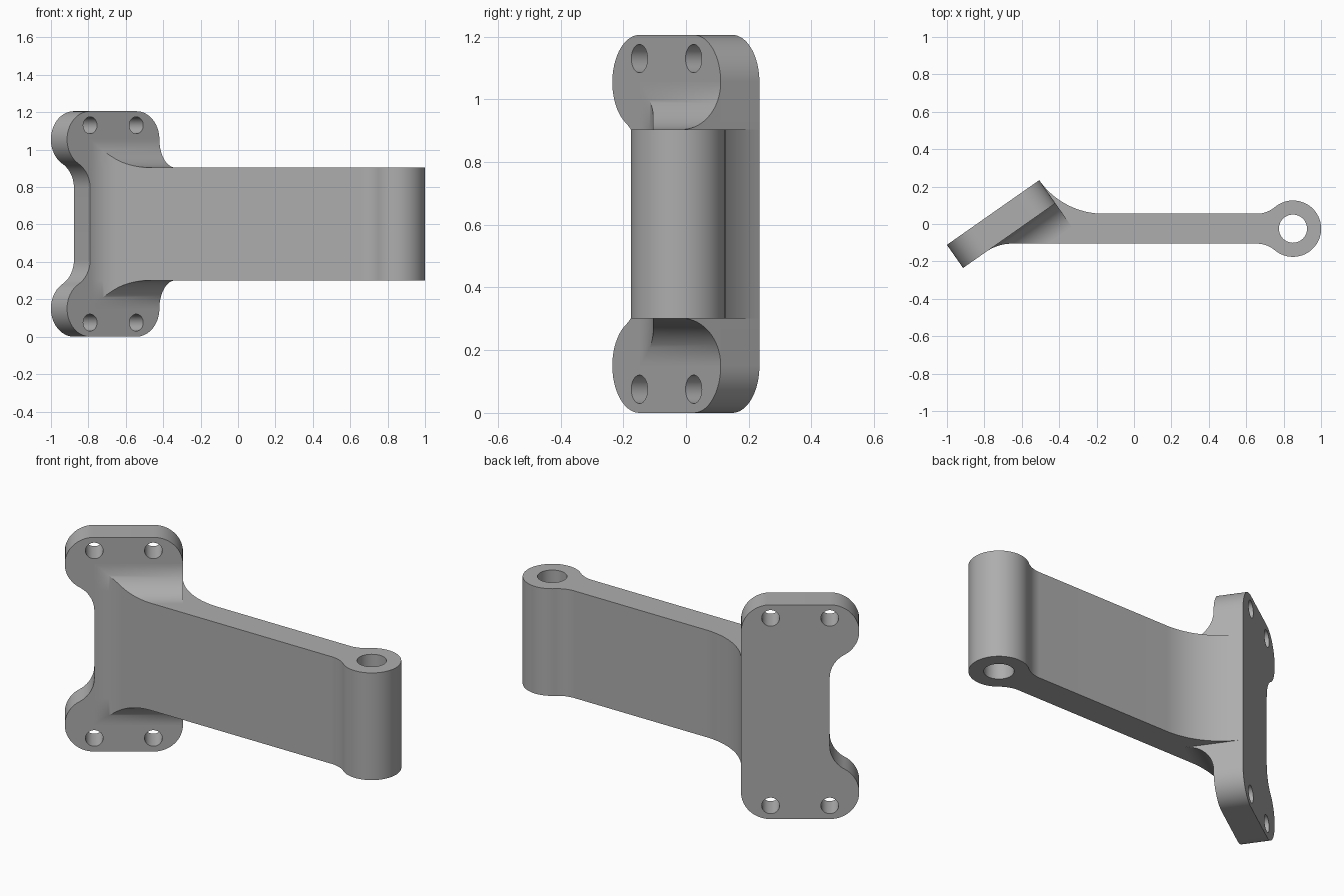
import bpy, bmesh, math
from mathutils import Vector, Matrix

if "Cube" in bpy.data.objects:
    bpy.data.objects.remove(bpy.data.objects["Cube"], do_unlink=True)

K = 0.1507                       # base module: plate is 4 x 8 x 1 modules
HEIGHT = 8 * K
ARM_LOW, ARM_HIGH = 2 * K, 6 * K
TILT = math.radians(35)
ALONG = Vector((math.cos(TILT), math.sin(TILT)))    # along the plate
OUT = Vector((math.sin(TILT), -math.cos(TILT)))     # plate front normal
CORNER = Vector((-0.914, -0.235))                   # plate front, outer end
BOSS = Vector((0.85, -0.025))
HALF = 0.08                                         # half arm thickness

steel = bpy.data.materials.new("grey_metal")
steel.use_nodes = True
grey = (0.42, 0.42, 0.42, 1)
steel.diffuse_color = grey
steel.node_tree.nodes["Principled BSDF"].inputs["Base Color"].default_value = grey


def arc(center, r, start, end, n=16):
    angles = [math.radians(start + (end - start) * i / n) for i in range(n + 1)]
    return [Vector((center[0] + r * math.cos(a), center[1] + r * math.sin(a))) for a in angles]


def circle(center, r, n=40):
    return arc(center, r, 0, 360, n)[:-1]


def on_plate(u, n):
    return CORNER + ALONG * u + OUT * n


def finish(bm, name):
    bmesh.ops.recalc_face_normals(bm, faces=bm.faces)
    mesh = bpy.data.meshes.new(name)
    bm.to_mesh(mesh)
    bm.free()
    obj = bpy.data.objects.new(name, mesh)
    bpy.context.collection.objects.link(obj)
    mesh.materials.append(steel)
    bpy.ops.object.select_all(action='DESELECT')
    obj.select_set(True)
    bpy.context.view_layer.objects.active = obj
    bpy.ops.object.shade_smooth_by_angle(angle=math.radians(30))
    return obj


def extrude_loops(name, loops, depth, matrix):
    """Fill an outline with its holes, and extrude it along local z."""
    bm = bmesh.new()
    for loop in loops:
        verts = [bm.verts.new((p.x, p.y, 0)) for p in loop]
        for a, b in zip(verts, verts[1:] + verts[:1]):
            bm.edges.new((a, b))
    bmesh.ops.remove_doubles(bm, verts=bm.verts, dist=0.0005)
    bmesh.ops.triangle_fill(bm, edges=bm.edges, use_beauty=True)
    geom = bmesh.ops.extrude_face_region(bm, geom=bm.faces[:], use_keep_orig=True)["geom"]
    bmesh.ops.translate(bm, vec=(0, 0, depth),
                        verts=[g for g in geom if isinstance(g, bmesh.types.BMVert)])
    bmesh.ops.transform(bm, matrix=matrix, verts=bm.verts)
    return finish(bm, name)


# Mounting plate: rounded corners, a waist on the outer side, four bolt holes
rise = K * math.sqrt(3)
upper = (arc((3 * K, 7 * K), K, 0, 90) + arc((K, 7 * K), K, 90, 240, 24)
         + arc((0, 7 * K - rise), K, 60, 0))
lower = [Vector((p.x, HEIGHT - p.y)) for p in reversed(upper)]
bolts = [circle((u * K, z * K), 0.3 * K) for u in (1, 3) for z in (0.5, 7.5)]
to_plate = Matrix(((ALONG.x, 0, -OUT.x, CORNER.x),
                   (ALONG.y, 0, -OUT.y, CORNER.y),
                   (0, 1, 0, 0), (0, 0, 0, 1)))
extrude_loops("mounting_plate", [upper + lower] + bolts, K, to_plate)

# Arm with pivot boss: blended into the plate on both sides
top_y, low_y = BOSS.y + HALF, BOSS.y - HALF
reach = HALF + K
neck = math.sqrt((2 * K) ** 2 - reach ** 2)
turn = math.degrees(math.atan2(reach, -neck))
back = on_plate(4 * K, -K)
span = (back.y - top_y) / math.cos(TILT)
back_r = span / math.tan(math.radians(27.5))
back_x = back.x + span * math.sin(TILT) + span
root_u = (low_y - CORNER.y) / math.sin(TILT)
root_r = (root_u - K) / math.tan(TILT / 2)
outline = (arc(BOSS, K, -turn, turn, 48)
           + arc((BOSS.x - neck, BOSS.y + reach), K, turn - 180, -90)
           + arc((back_x, top_y + back_r), back_r, -90, -145, 24)
           + arc(on_plate(K, root_r), root_r, 125, 90)
           + arc((BOSS.x - neck, BOSS.y - reach), K, 90, 180 - turn))
extrude_loops("pivot_arm", [outline, circle(BOSS, K / 2)], ARM_HIGH - ARM_LOW,
              Matrix.Translation((0, 0, ARM_LOW)))


# Fillets between the arm's upper and lower faces and the plate
def gusset(name, base, sign):
    bm = bmesh.new()
    rows = []
    steps = 24
    for i in range(steps + 1):
        a = math.pi / 2 * i / steps
        n, z = K * (1 - math.cos(a)), K * (1 - math.sin(a))
        if n < root_r * (1 - math.cos(TILT)):
            u = K + math.sqrt(root_r ** 2 - (root_r - n) ** 2)
        else:
            u = root_u + n / math.tan(TILT)
        rows.append([bm.verts.new((*on_plate(s, n), base + sign * h))
                     for s, h in ((u, 0), (u, z), (4 * K, z), (4 * K, 0))])
    for r, s in zip(rows, rows[1:]):
        for j in range(4):
            k = (j + 1) % 4
            bm.faces.new((r[j], r[k], s[k], s[j]))
    bm.faces.new(rows[0])
    bmesh.ops.remove_doubles(bm, verts=bm.verts, dist=0.00005)
    finish(bm, name)


gusset("upper_gusset", ARM_HIGH, 1)
gusset("lower_gusset", ARM_LOW, -1)
